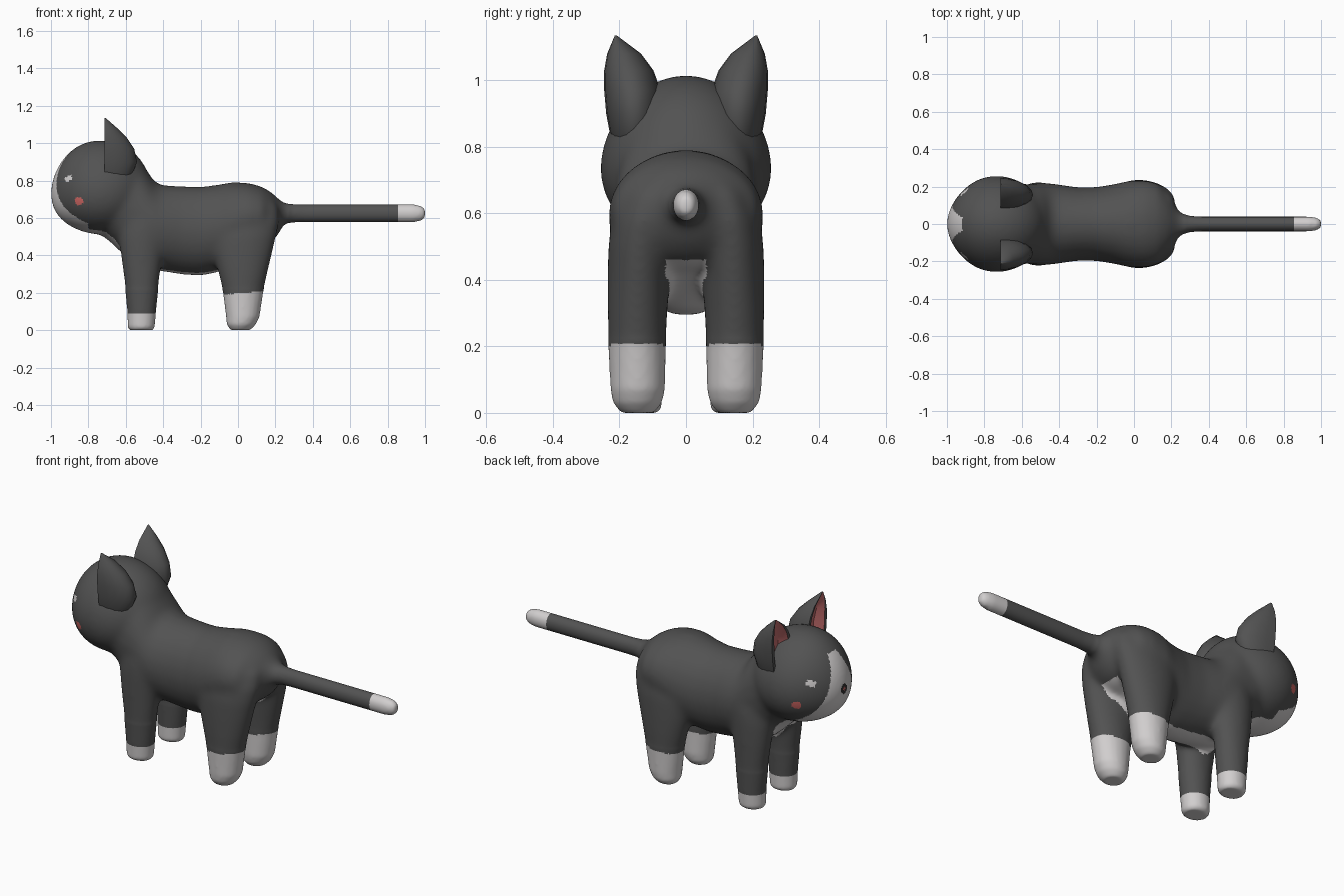
import bpy, bmesh, math

if "Cube" in bpy.data.objects:
    bpy.data.objects.remove(bpy.data.objects["Cube"])


def material(name, rgb):
    m = bpy.data.materials.new(name)
    m.diffuse_color = (*rgb, 1)
    m.use_nodes = True
    m.node_tree.nodes["Principled BSDF"].inputs["Base Color"].default_value = m.diffuse_color
    return m


FUR = material("dark grey fur", (0.085, 0.085, 0.085))
WHITE = material("white fur", (0.64, 0.62, 0.62))
PINK = material("blush pink", (0.65, 0.14, 0.13))
EAR = material("inner ear pink", (0.52, 0.145, 0.145))
NOSE = material("nose black", (0.03, 0.028, 0.028))


def loft(bm, rings):
    """Skin closed rings of points and cap both ends."""
    rows = [[bm.verts.new(p) for p in r] for r in rings]
    n = len(rows[0])
    strips = []
    for a, b in zip(rows, rows[1:]):
        strips.append([bm.faces.new((a[i], a[(i + 1) % n], b[(i + 1) % n], b[i])) for i in range(n)])
    bm.faces.new(rows[0])
    bm.faces.new(rows[-1])
    return strips


def angles(n=20):
    return [2 * math.pi * i / n for i in range(n)]


def finish(bm, name, mats):
    bmesh.ops.recalc_face_normals(bm, faces=bm.faces[:])
    me = bpy.data.meshes.new(name)
    bm.to_mesh(me)
    bm.free()
    ob = bpy.data.objects.new(name, me)
    bpy.context.collection.objects.link(ob)
    for m in mats:
        me.materials.append(m)
    return ob


bm = bmesh.new()

# neck, torso and tail: x, bottom, top, half width
torso = [(-.80, .545, .80, .12), (-.74, .515, .86, .17), (-.68, .468, .91, .205), (-.62, .41, .945, .215),
         (-.565, .36, .94, .213), (-.52, .338, .90, .215), (-.48, .325, .845, .217), (-.45, .32, .80, .219),
         (-.41, .315, .776, .213), (-.30, .297, .771, .197), (-.20, .29, .767, .198), (-.10, .31, .78, .215),
         (-.03, .36, .793, .232), (.06, .42, .788, .234), (.13, .44, .768, .218),
         (.18, .47, .738, .165), (.215, .51, .705, .11), (.245, .565, .682, .065),
         (.29, .576, .675, .045), (.35, .577, .673, .04), (.94, .577, .673, .04),
         (.978, .585, .665, .033), (1.0, .60, .65, .02)]
loft(bm, [[(x, hy * math.cos(t), (lo + hi) / 2 + (hi - lo) / 2 * math.sin(t)) for t in angles(24)]
          for x, lo, hi, hy in torso])

# legs: z, x min, x max, y min, y max
back_leg = [(0, -.04, .065, .095, .195), (.03, -.06, .095, .072, .22), (.07, -.064, .115, .063, .227),
            (.2, -.08, .135, .06, .234), (.3, -.105, .158, .055, .237), (.4, -.13, .182, .048, .237),
            (.5, -.15, .206, .04, .235), (.58, -.14, .222, .03, .222), (.66, -.11, .215, .03, .19),
            (.71, -.06, .18, .03, .14)]
front_leg = [(0, -.58, -.455, .085, .195), (.015, -.59, -.445, .073, .207), (.1, -.592, -.438, .07, .213),
             (.25, -.607, -.422, .065, .218), (.38, -.625, -.405, .055, .222), (.5, -.64, -.38, .04, .224),
             (.58, -.64, -.37, .03, .22), (.66, -.61, -.39, .03, .19)]
for side in (-1, 1):
    for leg in (back_leg, front_leg):
        loft(bm, [[((a + b) / 2 + (b - a) / 2 * math.cos(t),
                    side * ((c + d) / 2 + (d - c) / 2 * math.sin(t)), z) for t in angles()]
                  for z, a, b, c, d in leg])

# head: round, wider at the cheeks, narrowing to the muzzle
head = bmesh.ops.create_uvsphere(bm, u_segments=32, v_segments=20, radius=1)["verts"]
for v in head:
    p = v.co.copy()
    front = max(0, -p.x) ** 3
    v.co = (-.735 + .267 * p.x, .257 * p.y * (1 - .12 * p.z) * (1 - .14 * front), .764 + .252 * p.z)
    v.co.z -= .035 * front

# fuse into one soft skin
cat = finish(bm, "cat_body", [FUR, WHITE, PINK, NOSE])
bpy.context.view_layer.objects.active = cat
cat.select_set(True)
mod = cat.modifiers.new("fuse", "REMESH")
mod.mode = "VOXEL"
mod.voxel_size = .0085
mod.use_smooth_shade = True
bpy.ops.object.modifier_apply(modifier="fuse")
# soften the joins strongly, the slim tail and paws only lightly
group = cat.vertex_groups.new(name="joins")
group.add([v.index for v in cat.data.vertices if v.co.x < .27 and v.co.z > .22], 1, "REPLACE")
for steps, where in ((10, ""), (60, "joins")):
    mod = cat.modifiers.new("soften", "SMOOTH")
    mod.factor = .5
    mod.iterations = steps
    mod.vertex_group = where
    bpy.ops.object.modifier_apply(modifier=mod.name)


# fur markings
def marking(c, n):
    x, y, z, w = c.x, c.y, c.z, abs(c.y)
    if x < -.85 and math.hypot(y, z - .74) < .011:
        return 2                                              # nose centre
    if x < -.85 and math.hypot(y, z - .74) < .027:
        return 3                                              # nose
    ey, ez = abs(w - .17), abs(z - .81)
    if x < -.8 and max(ey, ez) < .019 and min(ey, ez) < .009:
        return 1                                              # eye glint
    if x < -.75 and math.hypot(x + .85, z - .69) < .023 and w > .1:
        return 2                                              # blush
    if x > .855:
        return 1                                              # tail tip
    if z < .09 and x < -.3 or x > -.3 and z < .198 + .08 * x:
        return 1                                              # socks
    if x < -.8 and .60 < z < .93 and w < .035 + (.93 - z) * .40:
        return 1                                              # blaze and muzzle
    if x < -.8 and z <= .60 and w < .165:
        return 1                                              # chin
    if x < -.58 and .40 < z < .62 and w < .11 and n.z < -.25:
        return 1                                              # throat
    if -.6 < x < .2 and .25 < z < .46 and w < .062 and n.z < -.25:
        return 1                                              # belly
    return 0


for m in (FUR, WHITE, PINK, NOSE):
    if m.name not in cat.data.materials:
        cat.data.materials.append(m)
for f in cat.data.polygons:
    f.material_index = marking(f.center, f.normal)
    f.use_smooth = True
cat.select_set(False)

# ears: stacked D sections with a hollow pink front; z, back x, inner y, outer y, hollow depth
sections = [(.74, -.64, .12, .19, .01), (.82, -.57, .09, .225, .03), (.9, -.54, .072, .24, .045),
            (.97, -.555, .076, .246, .045), (1.03, -.595, .098, .246, .035), (1.08, -.645, .135, .237, .02),
            (1.135, -.708, .208, .214, .001)]
for side, label in ((-1, "right"), (1, "left")):
    bm = bmesh.new()
    rings = []
    for z, back, y0, y1, deep in sections:
        front = [(0, 0), (.12, 0), (.35, .9), (.65, .9), (.88, 0), (1, 0)]
        ring = [(-.715 + d * deep, side * (y0 + (y1 - y0) * t), z) for t, d in front]
        for k in range(1, 10):
            a = math.pi * k / 10
            ring.append((-.715 + (back + .715) * math.sin(a),
                         side * ((y0 + y1) / 2 + (y1 - y0) / 2 * math.cos(a)), z))
        rings.append(ring)
    for strip in loft(bm, rings):
        for f in strip[1:4]:
            f.material_index = 1
    ear = finish(bm, label + "_ear", [FUR, EAR])
    bpy.context.view_layer.objects.active = ear
    ear.select_set(True)
    bpy.ops.object.shade_smooth_by_angle(angle=math.radians(40))
    ear.select_set(False)
